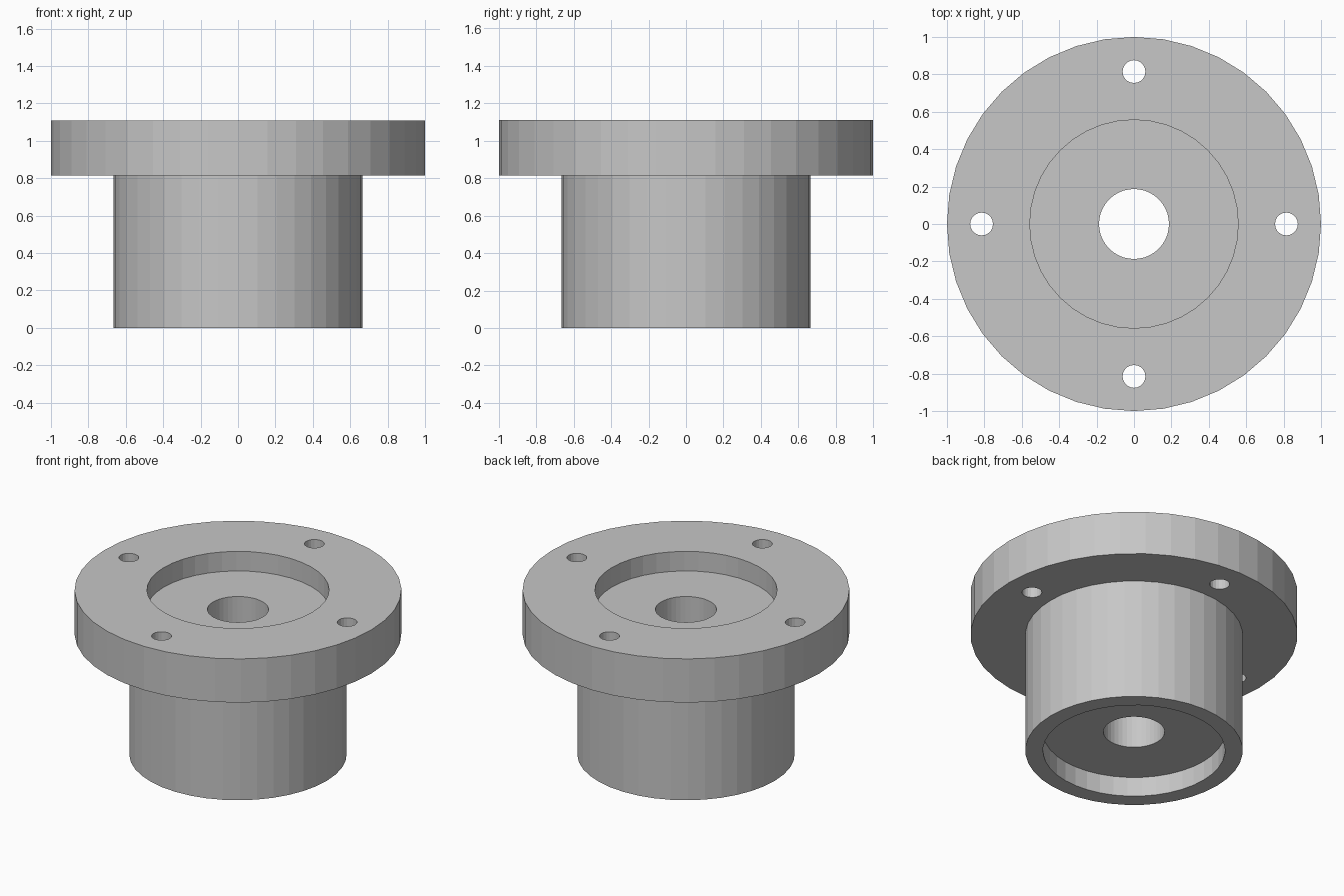
import bpy, bmesh, math
from mathutils import Matrix, Vector

cube = bpy.data.objects.get("Cube")
if cube:
    bpy.data.objects.remove(cube, do_unlink=True)

# Dimensions
FLANGE_R, BODY_R, RECESS_R, BORE_R = 1.0, 0.665, 0.557, 0.187
HEIGHT, FLANGE_Z, RECESS = 1.11, 0.815, 0.132
BOLT_R, BOLT_CIRCLE = 0.061, 0.815
SEGMENTS = 40

# Plain grey material
grey = bpy.data.materials.new("plain_grey")
grey.use_nodes = True
colour = (0.57, 0.57, 0.57, 1)
grey.diffuse_color = colour
grey.node_tree.nodes["Principled BSDF"].inputs["Base Color"].default_value = colour


def make_object(name, bm):
    bmesh.ops.recalc_face_normals(bm, faces=bm.faces)
    mesh = bpy.data.meshes.new(name)
    bm.to_mesh(mesh)
    bm.free()
    mesh.materials.append(grey)
    obj = bpy.data.objects.new(name, mesh)
    bpy.context.collection.objects.link(obj)
    return obj


def lathe(name, profile):
    """Revolve a closed (radius, height) profile around z."""
    bm = bmesh.new()
    verts = [bm.verts.new((r, 0, z)) for r, z in profile]
    edges = [bm.edges.new((a, b)) for a, b in zip(verts, verts[1:] + verts[:1])]
    bmesh.ops.spin(bm, geom=verts + edges, cent=(0, 0, 0), axis=(0, 0, 1),
                   angle=math.tau, steps=SEGMENTS)
    bmesh.ops.remove_doubles(bm, verts=bm.verts, dist=0.0001)
    return make_object(name, bm)


# Flanged hub with a shallow recess at both ends and a central bore
hub = lathe("flanged_hub", [
    (BORE_R, RECESS), (RECESS_R, RECESS), (RECESS_R, 0), (BODY_R, 0),
    (BODY_R, FLANGE_Z), (FLANGE_R, FLANGE_Z), (FLANGE_R, HEIGHT),
    (RECESS_R, HEIGHT), (RECESS_R, HEIGHT - RECESS), (BORE_R, HEIGHT - RECESS),
])

# Four bolt holes through the flange
bm = bmesh.new()
for i in range(4):
    offset = Matrix.Rotation(i * math.pi / 2, 4, "Z") @ Vector((BOLT_CIRCLE, 0, 0))
    offset.z = (FLANGE_Z + HEIGHT) / 2
    bmesh.ops.create_cone(bm, cap_ends=True, segments=20, radius1=BOLT_R,
                          radius2=BOLT_R, depth=0.5,
                          matrix=Matrix.Translation(offset))
cutter = make_object("bolt_hole_cutter", bm)
cutter.hide_render = True

cut = hub.modifiers.new("bolt_holes", "BOOLEAN")
cut.operation = "DIFFERENCE"
cut.solver = "EXACT"
cut.object = cutter
bpy.context.view_layer.objects.active = hub
bpy.ops.object.modifier_apply(modifier=cut.name)
bpy.data.objects.remove(cutter, do_unlink=True)
